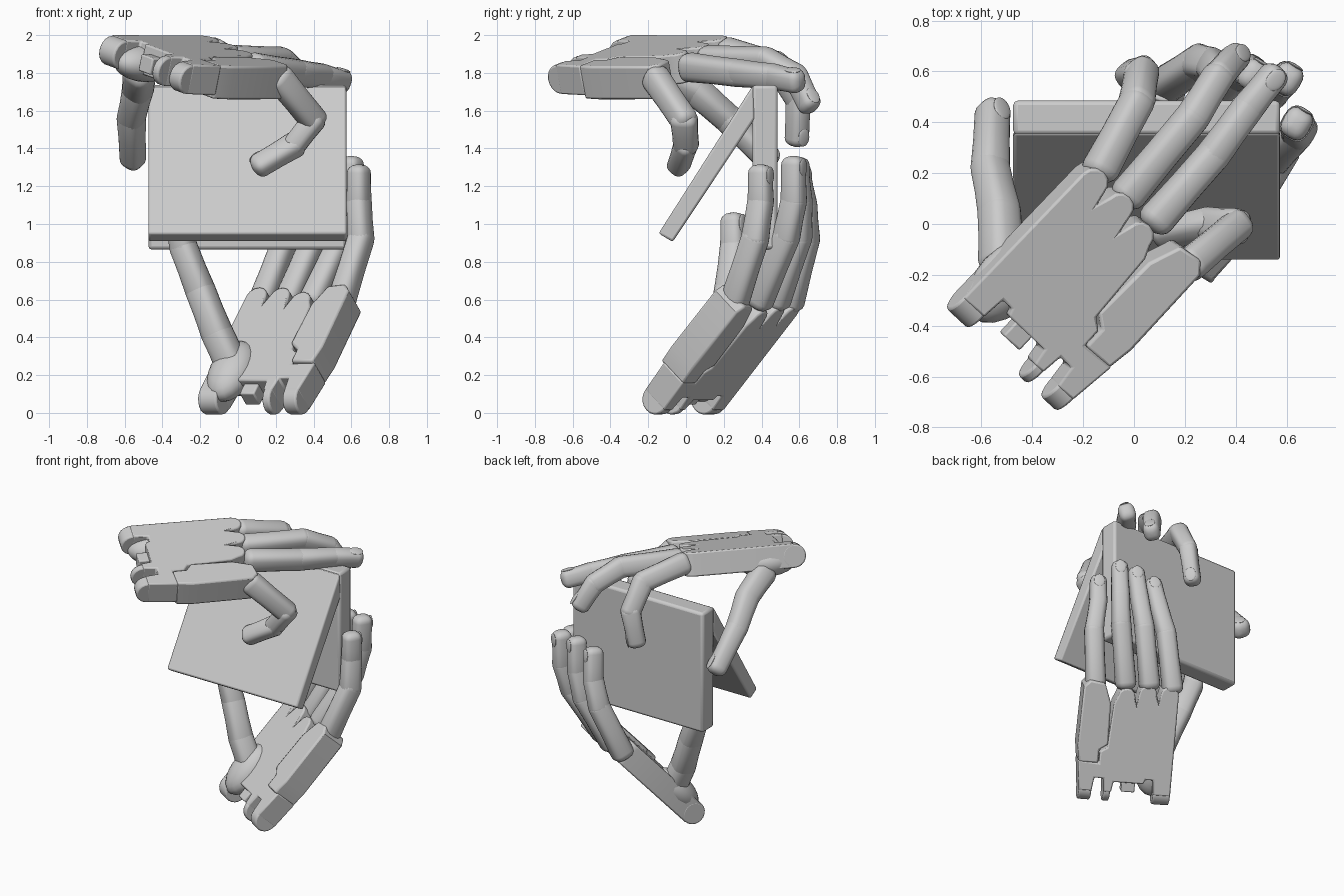
import bpy, bmesh, math
from mathutils import Vector, Matrix

if "Cube" in bpy.data.objects:
    bpy.data.objects.remove(bpy.data.objects["Cube"])


def finish(name, bm, bevel=0.0, angle=35):
    bmesh.ops.recalc_face_normals(bm, faces=bm.faces)
    me = bpy.data.meshes.new(name)
    bm.to_mesh(me)
    bm.free()
    ob = bpy.data.objects.new(name, me)
    bpy.context.collection.objects.link(ob)
    bpy.ops.object.select_all(action='DESELECT')
    ob.select_set(True)
    bpy.context.view_layer.objects.active = ob
    bpy.ops.object.shade_smooth_by_angle(angle=math.radians(angle))
    if bevel:
        m = ob.modifiers.new("bevel", 'BEVEL')
        m.width, m.segments, m.limit_method = bevel, 2, 'ANGLE'
        m.angle_limit = math.radians(50)
    return ob


def prism(name, pts, place, lo, hi, bevel=0.012):
    """Extrude a 2D outline between depths lo and hi; place maps (a, b, depth) to the world."""
    bm = bmesh.new()
    a = [bm.verts.new(place(p[0], p[1], lo)) for p in pts]
    b = [bm.verts.new(place(p[0], p[1], hi)) for p in pts]
    n = len(pts)
    bm.faces.new(a)
    bm.faces.new(b[::-1])
    for i in range(n):
        bm.faces.new((a[i], a[(i + 1) % n], b[(i + 1) % n], b[i]))
    return finish(name, bm, bevel)


def axes(d, ref):
    d = d.normalized()
    out = (ref - d * ref.dot(d)).normalized()
    return d, d.cross(out), out


def phalanx(name, p, q, r0, r1, ref, depth=1.12):
    """Tapered, rounded-square finger segment from p to q."""
    d, s, o = axes(q - p, ref)
    length = (q - p).length
    rings = []
    for k in range(1, 5):                       # rounded start
        a = math.pi / 2 * k / 4
        rings.append((-r0 * 0.75 * math.cos(a), r0 * math.sin(a) ** 0.8))
    rings.append((length * 0.5, (r0 + r1) * 0.485))
    for k in range(0, 5):                       # rounded end
        a = math.pi / 2 * k / 4.6
        rings.append((length + r1 * 0.8 * math.sin(a), r1 * math.cos(a) ** 0.8))
    bm = bmesh.new()
    loops = []
    for t, r in rings:
        loop = []
        for i in range(20):
            a = 2 * math.pi * i / 20
            c, n = math.cos(a), math.sin(a)
            x = math.copysign(abs(c) ** 0.72, c) * r
            y = math.copysign(abs(n) ** 0.72, n) * r * depth
            loop.append(bm.verts.new(p + d * t + s * x + o * y))
        loops.append(loop)
    for l0, l1 in zip(loops, loops[1:]):
        for i in range(20):
            bm.faces.new((l0[i], l0[(i + 1) % 20], l1[(i + 1) % 20], l1[i]))
    bm.faces.new(loops[0])
    bm.faces.new(loops[-1])
    return finish(name, bm, angle=50)


def ball(name, c, rows, size):
    m = Matrix([list(v * k) for v, k in zip(rows, size)]).transposed().to_4x4()
    m.translation = c
    bm = bmesh.new()
    bmesh.ops.create_uvsphere(bm, u_segments=20, v_segments=12, radius=1, matrix=m)
    return finish(name, bm, angle=60)


def digit(name, pts, r0, r1, ref, depth=1.12):
    pts = [Vector(p) for p in pts]
    n = len(pts) - 1
    d = (pts[-1] - pts[-2]).normalized()
    pts[-1] = pts[-1] - d * r1 * 0.8            # path ends at the fingertip
    for i in range(n):
        a = r0 + (r1 - r0) * i / n
        b = r0 + (r1 - r0) * (i + 1) / n
        phalanx(f"{name}_segment_{i + 1}", pts[i], pts[i + 1], a, b, ref, depth)
    d, s, o = axes(d, ref)                      # fingernail
    ball(name + "_nail", pts[-1] + o * r1 * depth * 0.95 - d * r1 * 0.25, (s, d, o),
         (r1 * 0.65, r1 * 0.85, r1 * 0.15))


def arc(u, v, r, steps=6):
    return [(u - r * math.cos(math.pi * i / steps), v + r * math.sin(math.pi * i / steps))
            for i in range(steps + 1)]


def hand(side, origin, u, v, flip, digits, thumb):
    u, v, o = Vector(u).normalized(), Vector(v).normalized(), Vector(origin)
    v = (v - u * v.dot(u)).normalized()
    n = u.cross(v) * flip

    def at(a, b, c):
        return o + u * a + v * b + n * c

    # palm plate with knuckle lobes on top and a forked wrist
    outline = ([(-0.285, 0.0)] + arc(-0.215, 0.68, 0.06) + [(-0.145, 0.63)]
               + arc(-0.07, 0.68, 0.058) + [(0.0, 0.61)] + arc(0.07, 0.65, 0.058)
               + [(0.15, 0.6), (0.165, 0.3), (0.21, 0.27), (0.21, 0.19), (0.35, 0.2),
                  (0.325, 0.0), (0.24, 0.0), (0.23, 0.09), (0.17, 0.09), (0.16, 0.0),
                  (0.11, 0.0), (0.10, 0.07), (-0.10, 0.07), (-0.11, 0.1), (-0.16, 0.1),
                  (-0.17, 0.0)])
    prism(side + "_palm", outline, at, -0.08, 0.083)
    # separate outer palm block carrying the little finger
    block = [(0.16, 0.32), (0.215, 0.28), (0.215, 0.19), (0.345, 0.19), (0.362, 0.3),
             (0.36, 0.7), (0.32, 0.745), (0.22, 0.73), (0.17, 0.6)]
    prism(side + "_outer_palm", block, at, -0.1, 0.083)
    # rounded wrist fork ends and a central tab
    disc = [(0.08 * math.cos(i * math.pi / 10), 0.08 * math.sin(i * math.pi / 10))
            for i in range(20)]
    for i, (lo, hi) in enumerate([(-0.285, -0.17), (0.115, 0.16), (0.24, 0.325)]):
        prism(f"{side}_wrist_lug_{i}", disc, lambda a, b, c: at(c, b + 0.005, a), lo, hi, 0.01)
    tab = [(-0.05, 0.0), (0.04, 0.0), (0.04, 0.1), (-0.05, 0.1)]
    prism(side + "_wrist_tab", tab, at, -0.05, 0.04, 0.008)
    # fleshy thumb base
    ball(side + "_thumb_base", at(-0.17, 0.17, -0.04), (u, v, n), (0.125, 0.2, 0.1))

    ref = n + v
    for name, pts in digits.items():
        digit(f"{side}_{name}_finger", pts, 0.068, 0.056, ref)
    digit(side + "_thumb", thumb, 0.085, 0.064, ref, 1.0)


# hinged case: upright back slab and a front flap leaning forward
def along_x(y, z, x):
    return Vector((x, y, z))


prism("back_slab", [(0.35, 1.735), (0.485, 1.735), (0.485, 0.865), (0.355, 0.865)],
      along_x, -0.475, 0.575, 0.018)
prism("front_flap", [(0.355, 1.735), (-0.145, 0.95), (-0.07, 0.905), (0.365, 1.56)],
      along_x, -0.475, 0.575, 0.012)

# lower hand: fingers behind the slab, thumb inside the opening
hand("lower", (0.068, 0.0, 0.068), (0.85, -0.52, 0), (0.355, 0.575, 0.737), -1, {
    "index": [(0.13, 0.55, 0.59), (0.255, 0.635, 0.92), (0.31, 0.625, 1.1), (0.335, 0.585, 1.32)],
    "middle": [(0.27, 0.48, 0.6), (0.41, 0.595, 0.93), (0.455, 0.6, 1.12), (0.475, 0.58, 1.355)],
    "ring": [(0.4, 0.39, 0.6), (0.555, 0.53, 0.93), (0.595, 0.57, 1.12), (0.605, 0.57, 1.36)],
    "little": [(0.55, 0.26, 0.6), (0.65, 0.365, 0.92), (0.64, 0.395, 1.12), (0.64, 0.395, 1.315)],
}, [(-0.03, 0.18, 0.25), (-0.11, 0.19, 0.42), (-0.2, 0.23, 0.65), (-0.29, 0.255, 0.88),
    (-0.32, 0.25, 1.06)])

# upper hand: laid over the hinge, little finger on the flap, thumb on the side
hand("upper", (-0.485, -0.465, 1.848), (0.706, -0.657, -0.261), (0.68, 0.73, 0), 1, {
    "index": [(-0.13, 0.22, 1.91), (0.01, 0.48, 1.84), (0.03, 0.595, 1.66), (-0.02, 0.585, 1.41)],
    "middle": [(-0.02, 0.12, 1.87), (0.23, 0.42, 1.865), (0.33, 0.58, 1.78), (0.41, 0.67, 1.6)],
    "ring": [(0.09, 0.02, 1.83), (0.31, 0.27, 1.8), (0.45, 0.46, 1.78), (0.575, 0.615, 1.75)],
    "little": [(0.22, -0.16, 1.77), (0.4, -0.01, 1.55), (0.3, 0.0, 1.42), (0.08, -0.045, 1.29)],
}, [(-0.52, -0.14, 1.8), (-0.53, 0.05, 1.71), (-0.565, 0.22, 1.56), (-0.555, 0.47, 1.31)])
